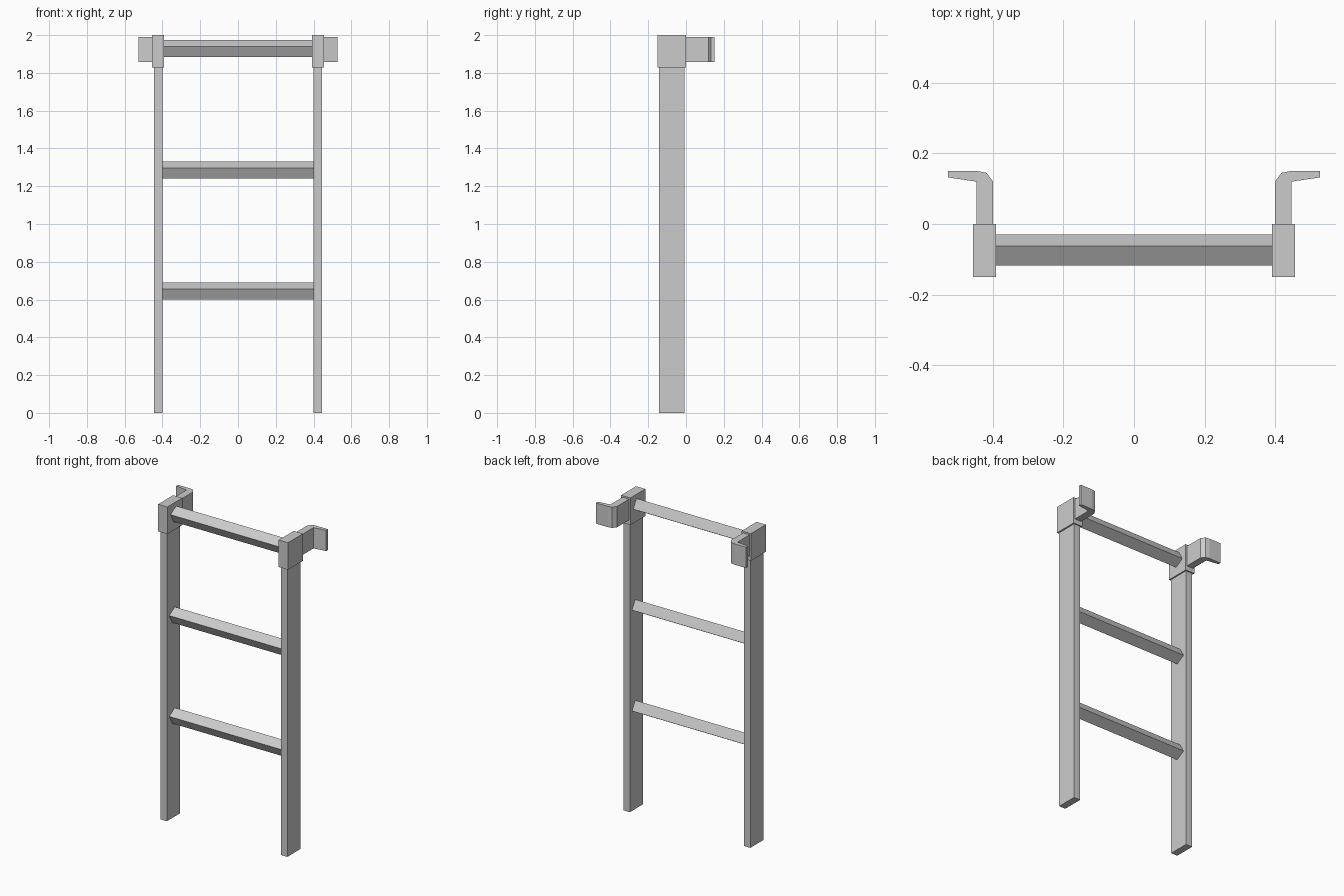
import bpy

if "Cube" in bpy.data.objects:
    bpy.data.objects.remove(bpy.data.objects["Cube"])

def prism(name, profile, axis, a, b):
    """Extrude a 2D profile from a to b: axis 'x' takes (y, z), 'z' takes (x, y)."""
    def place(p, t):
        return (t, p[0], p[1]) if axis == 'x' else (p[0], p[1], t)
    n = len(profile)
    verts = [place(p, t) for t in (a, b) for p in profile]
    faces = [tuple(reversed(range(n))), tuple(range(n, 2 * n))]
    faces += [(i, (i + 1) % n, n + (i + 1) % n, n + i) for i in range(n)]
    mesh = bpy.data.meshes.new(name)
    mesh.from_pydata(verts, [], faces)
    mesh.update()
    ob = bpy.data.objects.new(name, mesh)
    bpy.context.collection.objects.link(ob)
    return ob

def rect(x0, x1, y0, y1):
    return [(x0, y0), (x1, y0), (x1, y1), (x0, y1)]

def mirrored(ob):
    ob.modifiers.new("mirror_x", 'MIRROR').use_axis[0] = True
    return ob

# Side rails
mirrored(prism("side_rail", rect(0.40, 0.446, -0.142, -0.008), 'z', 0.0, 1.84))

# Blocks capping the rails
mirrored(prism("rail_cap", rect(0.391, 0.456, -0.15, 0.0), 'z', 1.828, 2.0))

# Hooks reaching back and turning outward, with a chamfered bend
hook = [(0.40, -0.01), (0.446, -0.01), (0.446, 0.12), (0.527, 0.132),
        (0.527, 0.15), (0.444, 0.15), (0.418, 0.145), (0.40, 0.121)]
mirrored(prism("hook", hook, 'z', 1.858, 1.99))

# Rungs: tilted rectangular bars
section = [(-0.118, 0.011), (-0.088, -0.045), (-0.03, -0.011), (-0.062, 0.045)]
for i, z in enumerate((0.645, 1.285, 1.928)):
    prism(f"rung_{i + 1}", [(y, z + dz) for y, dz in section], 'x', -0.402, 0.402)
